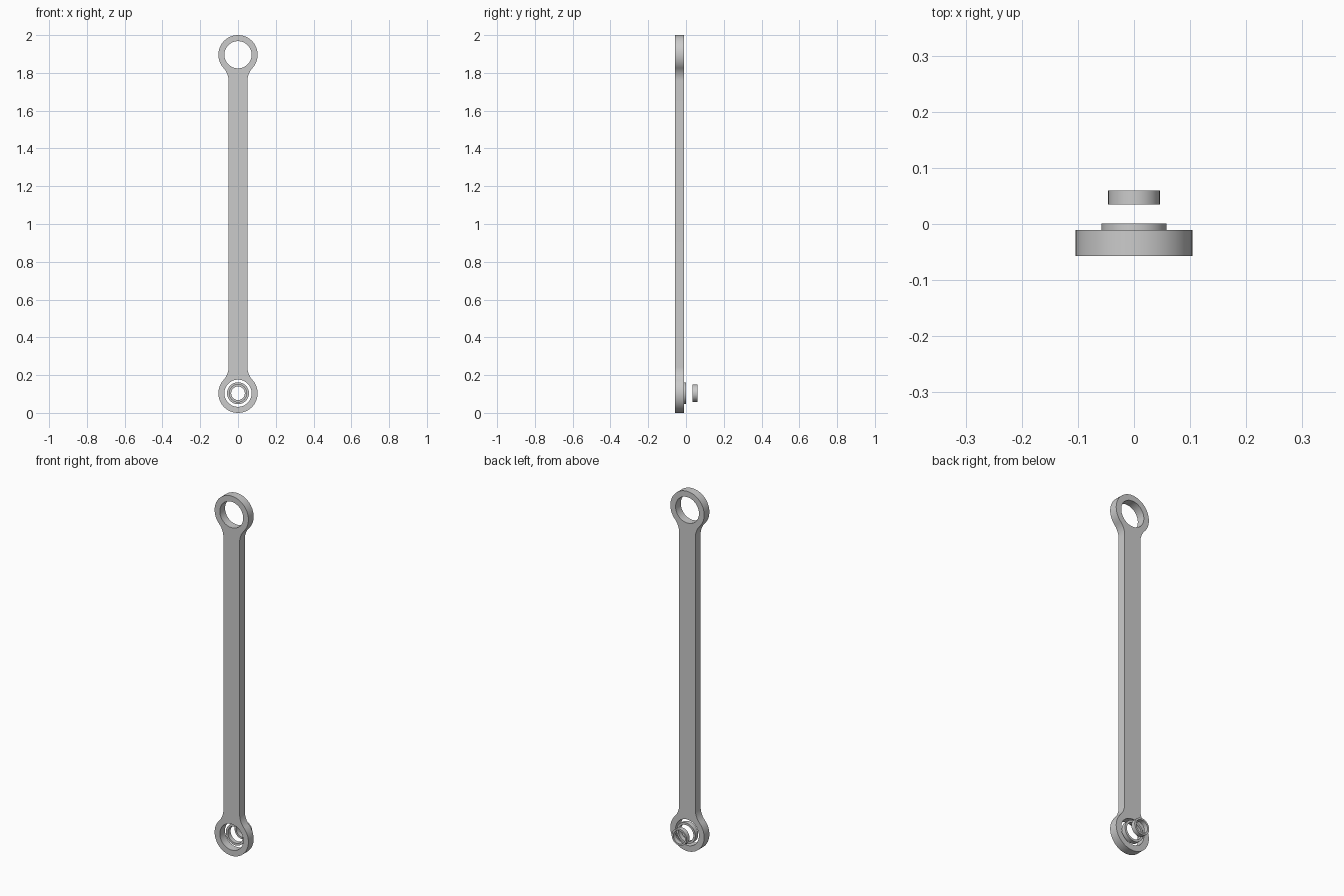
import bpy, math

if "Cube" in bpy.data.objects:
    bpy.data.objects.remove(bpy.data.objects["Cube"])

EYE_R, HOLE_R, HALF_W, FILLET = 0.104, 0.072, 0.05, 0.10
Z_LOW, Z_HIGH = 0.104, 1.896


def arc(cx, cz, r, a0, a1, n):
    return [(cx + r * math.cos(a0 + (a1 - a0) * i / n),
             cz + r * math.sin(a0 + (a1 - a0) * i / n)) for i in range(n + 1)]


def circle(cz, r, n=64):
    return arc(0, cz, r, 0, 2 * math.pi, n)[:-1]


def plate(name, loops, y0, y1):
    """Fill closed x/z loops (inner ones become holes) and extrude along y."""
    cu = bpy.data.curves.new(name, 'CURVE')
    cu.dimensions = '2D'
    cu.fill_mode = 'BOTH'
    cu.extrude = (y1 - y0) / 2
    for pts in loops:
        sp = cu.splines.new('POLY')
        sp.points.add(len(pts) - 1)
        for p, (x, z) in zip(sp.points, pts):
            p.co = (x, z, 0, 1)
        sp.use_cyclic_u = True
    ob = bpy.data.objects.new(name, cu)
    bpy.context.collection.objects.link(ob)
    ob.rotation_euler.x = math.pi / 2
    ob.location.y = (y0 + y1) / 2
    bpy.ops.object.select_all(action='DESELECT')
    ob.select_set(True)
    bpy.context.view_layer.objects.active = ob
    bpy.ops.object.convert(target='MESH')
    bpy.ops.object.transform_apply(location=True, rotation=True, scale=True)
    bpy.ops.object.shade_smooth_by_angle(angle=math.radians(30))
    return ob


# Rod outline: upper right quarter, then mirrored to the other three
dz = math.sqrt((EYE_R + FILLET) ** 2 - (HALF_W + FILLET) ** 2)
t = math.atan2(-dz, HALF_W + FILLET)
quarter = arc(HALF_W + FILLET, Z_HIGH - dz, FILLET, math.pi, math.pi + t, 12)
quarter += arc(0, Z_HIGH, EYE_R, t, math.pi / 2, 32)[1:]
right = [(x, 2 - z) for x, z in reversed(quarter)] + quarter
outline = right + [(-x, z) for x, z in reversed(right[1:-1])]
plate("connecting_rod", [outline, circle(Z_LOW, HOLE_R), circle(Z_HIGH, HOLE_R)],
      -0.057, -0.011)

# Bushing in the lower eye and loose retaining ring behind it
plate("bushing", [circle(Z_LOW, 0.058), circle(Z_LOW, 0.046)], -0.024, 0.001)
plate("retaining_ring", [circle(Z_LOW, 0.046), circle(Z_LOW, 0.036)], 0.035, 0.06)
